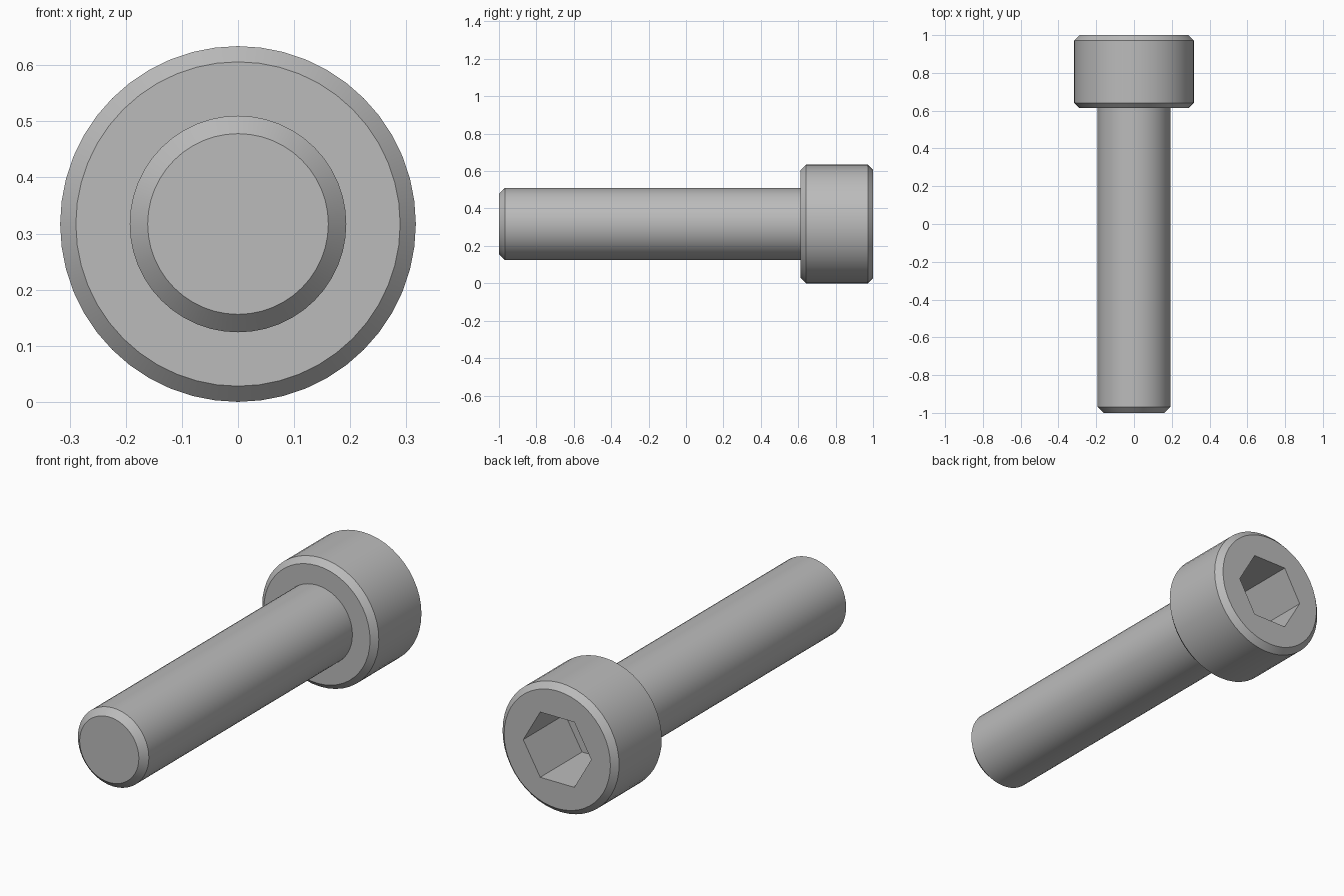
import bpy, bmesh, math
from mathutils import Matrix, Vector

cube = bpy.data.objects.get("Cube")
if cube:
    bpy.data.objects.remove(cube, do_unlink=True)

SEGMENTS = 48
AXIS_Z = 0.317
HEAD_R, HEAD_Y, HEAD_CHAMFER = 0.317, 0.613, 0.028
SHAFT_R, TIP_CHAMFER = 0.193, 0.032
HEX_R, HEX_DEPTH = 0.185, 0.325

steel = bpy.data.materials.new("steel_grey")
steel.use_nodes = True
grey = (0.5, 0.5, 0.5, 1)
steel.diffuse_color = grey
steel.node_tree.nodes["Principled BSDF"].inputs["Base Color"].default_value = grey


def add_object(name, bm):
    bmesh.ops.recalc_face_normals(bm, faces=bm.faces)
    mesh = bpy.data.meshes.new(name)
    bm.to_mesh(mesh)
    bm.free()
    mesh.materials.append(steel)
    obj = bpy.data.objects.new(name, mesh)
    bpy.context.collection.objects.link(obj)
    return obj


def turned_part(name, profile):
    """Revolve (radius, y) points about the bolt axis and cap both ends."""
    bm = bmesh.new()
    rings = []
    for r, y in profile:
        ring = []
        for i in range(SEGMENTS):
            a = math.tau * i / SEGMENTS
            ring.append(bm.verts.new((r * math.cos(a), y, AXIS_Z + r * math.sin(a))))
        rings.append(ring)
    for a, b in zip(rings, rings[1:]):
        for i in range(SEGMENTS):
            j = (i + 1) % SEGMENTS
            bm.faces.new((a[i], a[j], b[j], b[i]))
    bm.faces.new(rings[0])
    bm.faces.new(rings[-1])
    return add_object(name, bm)


# Shaft and chamfered head, turned as one piece
bolt = turned_part("socket_head_bolt", [
    (SHAFT_R - TIP_CHAMFER, -1),
    (SHAFT_R, -1 + TIP_CHAMFER),
    (SHAFT_R, HEAD_Y),
    (HEAD_R - HEAD_CHAMFER, HEAD_Y),
    (HEAD_R, HEAD_Y + HEAD_CHAMFER),
    (HEAD_R, 1 - HEAD_CHAMFER),
    (HEAD_R - HEAD_CHAMFER, 1),
])
bpy.ops.object.select_all(action="DESELECT")
bolt.select_set(True)
bpy.context.view_layer.objects.active = bolt
bpy.ops.object.shade_smooth_by_angle(angle=math.radians(30))

# Hexagonal key socket, cut with corners pointing to the sides
bm = bmesh.new()
bmesh.ops.create_cone(bm, cap_ends=True, segments=6, radius1=HEX_R,
                      radius2=HEX_R, depth=2 * HEX_DEPTH)
corner = max(bm.verts, key=lambda v: v.co.x).co
turn = Matrix.Rotation(-math.atan2(corner.y, corner.x), 4, "Z")
place = Matrix.Translation(Vector((0, 1, AXIS_Z))) @ Matrix.Rotation(math.pi / 2, 4, "X")
bmesh.ops.transform(bm, matrix=place @ turn, verts=bm.verts)
cutter = add_object("hex_socket_cutter", bm)
cutter.hide_render = True
cutter.hide_set(True)

cut = bolt.modifiers.new("hex_socket", "BOOLEAN")
cut.operation = "DIFFERENCE"
cut.solver = "EXACT"
cut.object = cutter
